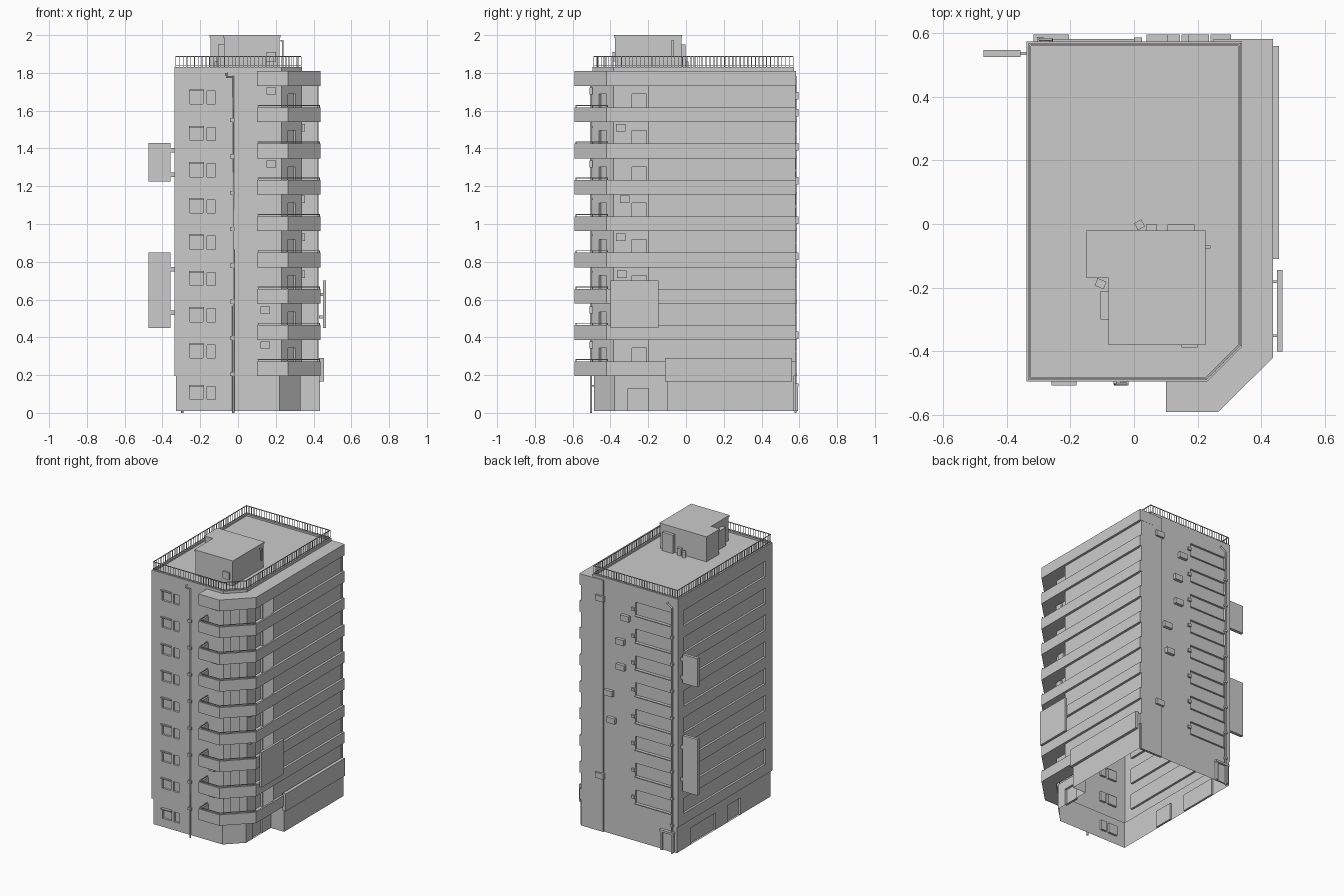
import bpy, bmesh, math
from mathutils import Vector, Matrix

cube = bpy.data.objects.get("Cube")
if cube:
    bpy.data.objects.remove(cube, do_unlink=True)

mat = bpy.data.materials.new("concrete grey")
mat.use_nodes = True
GREY = (0.6, 0.6, 0.6, 1)
mat.diffuse_color = GREY
mat.node_tree.nodes["Principled BSDF"].inputs["Base Color"].default_value = GREY

BASE, FLOOR, ROOF = 0.195, 0.192, 1.83
TOP_BAND = BASE + 8 * FLOOR
levels = [BASE + FLOOR * k for k in range(8)]


def finish(name, bm):
    me = bpy.data.meshes.new(name)
    bm.to_mesh(me)
    bm.free()
    me.materials.append(mat)
    ob = bpy.data.objects.new(name, me)
    bpy.context.collection.objects.link(ob)
    return ob


def add_box(bm, x0, x1, y0, y1, z0, z1, turn=0):
    m = (Matrix.Translation(((x0 + x1) / 2, (y0 + y1) / 2, (z0 + z1) / 2))
         @ Matrix.Rotation(turn, 4, 'Z') @ Matrix.Diagonal((x1 - x0, y1 - y0, z1 - z0, 1)))
    bmesh.ops.create_cube(bm, size=1, matrix=m)


def boxes(name, items):
    bm = bmesh.new()
    for it in items:
        add_box(bm, *it)
    return finish(name, bm)


def quad(bm, *pts):
    bm.faces.new([bm.verts.new(p) for p in pts])


def add_prism(bm, poly, z0, z1):
    low = [bm.verts.new((x, y, z0)) for x, y in poly]
    high = [bm.verts.new((x, y, z1)) for x, y in poly]
    bm.faces.new(low[::-1])
    bm.faces.new(high)
    for i in range(len(poly)):
        j = (i + 1) % len(poly)
        bm.faces.new((low[i], low[j], high[j], high[i]))


def offset(path, d, closed):
    """Move a path sideways (to its left) with mitred corners."""
    out, n = [], len(path)
    for i in range(n):
        p = Vector(path[i])
        dirs = []
        if closed or i > 0:
            dirs.append((p - Vector(path[i - 1])).normalized())
        if closed or i < n - 1:
            dirs.append((Vector(path[(i + 1) % n]) - p).normalized())
        normals = [Vector((-v.y, v.x)) for v in dirs]
        m = sum(normals, Vector((0, 0))).normalized()
        out.append(p + m * d / m.dot(normals[0]))
    return out


def add_strip(bm, path, d, z0, z1, closed=False):
    inner = offset(path, d, closed)
    for i in range(len(path) if closed else len(path) - 1):
        j = (i + 1) % len(path)
        add_prism(bm, [path[i], path[j], inner[j], inner[i]], z0, z1)


def add_wall(bm, a, b, z0, z1, holes=(), depth=0.015):
    """Wall from a to b with recessed openings (u0, u1, z0, z1)."""
    a, b = Vector(a), Vector(b)
    d = (b - a).normalized()
    inward = Vector((-d.y, d.x)) * depth

    def pt(u, z, deep=False):
        p = a + d * u + (inward if deep else Vector((0, 0)))
        return (p.x, p.y, z)
    us = sorted({0, (b - a).length, *[u for h in holes for u in h[:2]]})
    zs = sorted({z0, z1, *[z for h in holes for z in h[2:]]})
    for u, v in zip(us, us[1:]):
        for s, t in zip(zs, zs[1:]):
            cu, cz = (u + v) / 2, (s + t) / 2
            if not any(h[0] < cu < h[1] and h[2] < cz < h[3] for h in holes):
                quad(bm, pt(u, s), pt(v, s), pt(v, t), pt(u, t))
    for u, v, s, t in holes:
        ring = [(u, s), (v, s), (v, t), (u, t)]
        quad(bm, *[pt(*c, True) for c in ring])
        for c, e in zip(ring, ring[1:] + ring[:1]):
            quad(bm, pt(*c), pt(*e), pt(*e, True), pt(*c, True))


def shell(name, outline, z0, z1, holes):
    bm = bmesh.new()
    for i, a in enumerate(outline):
        add_wall(bm, a, outline[(i + 1) % len(outline)], z0, z1, holes.get(i, ()))
    bmesh.ops.remove_doubles(bm, verts=bm.verts, dist=0.0001)
    return finish(name, bm)


# Hollow tower, wall by wall, with recessed windows and balcony doors
X0, X1, Y0, Y1 = -0.337, 0.34, -0.495, 0.573
tower = [(X0, Y0), (0.23, Y0), (X1, -0.385), (X1, -0.2), (0.42, -0.2), (0.42, Y1), (X0, Y1)]
pairs = [(-0.255, -0.185), (-0.165, -0.12)]
shell("tower_walls", tower, BASE, TOP_BAND, {
    0: [(a - X0, b - X0, z + 0.095, z + 0.165) for z in levels for a, b in pairs],
    1: [(0.05, 0.105, z + 0.012, z + 0.148) for z in levels],
    2: [(0.1, 0.175, z + 0.012, z + 0.148) for z in levels],
    5: [(0.42, 0.715, z + 0.085, z + 0.18) for z in levels],
    6: [(0.07, 0.99, z + 0.075, z + 0.185) for z in levels]})

# Ground floor, slightly set back, open underneath
GX, GY, G0 = -0.328, -0.488, 0.01
ground = [(GX, GY), (0.22, GY), (0.33, -0.378), (0.33, -0.1), (0.435, -0.1), (0.435, Y1), (GX, Y1)]
shell("ground_floor_walls", ground, G0, BASE, {
    0: [(a - GX, b - GX, 0.07, 0.14) for a, b in pairs],
    2: [(0.07, 0.18, G0, 0.13)],
    6: [(0.16, 0.44, G0, 0.13), (0.58, 0.72, G0, 0.13)]})
boxes("ground_floor_soffit", [
    (0.33, 0.42, -0.2, -0.1, BASE, BASE + 0.006),
    (X0, GX, Y0, Y1, BASE, BASE + 0.004), (X0, 0.23, Y0, GY, BASE, BASE + 0.004)])
boxes("rear_pier", [(0.25, 0.425, 0.565, 0.581, G0, TOP_BAND + 0.08)])

# Balconies wrapping the front corner, and bands along the side
rim = [(0.10, Y0), (0.10, -0.59), (0.265, -0.59), (0.437, -0.42), (0.437, -0.2)]
inner_edge = [(X1, -0.2), (X1, -0.385), (0.23, Y0)]
bm = bmesh.new()
for z in levels:
    add_prism(bm, rim + inner_edge, z, z + 0.012)
    add_strip(bm, rim, 0.012, z, z + 0.078)
    add_box(bm, 0.42, 0.437, -0.2, 0.582, z, z + 0.078)
finish("balconies", bm)
bm = bmesh.new()
for z in levels:
    add_strip(bm, offset(rim[:4], 0.004, False), 0.005, z + 0.085, z + 0.09)
    for x, y in offset(rim[:4], 0.007, False):
        add_box(bm, x - 0.002, x + 0.002, y - 0.002, y + 0.002, z + 0.07, z + 0.088)
finish("balcony_handrails", bm)
bm = bmesh.new()
add_prism(bm, rim[:4] + [(0.437, 0.582), (0.33, 0.582), (0.33, -0.385), (0.225, -0.485), (0.10, -0.485)],
          TOP_BAND, TOP_BAND + 0.08)
finish("top_canopy", bm)

# Roof deck, parapet and railing
roof = [(X0, Y0), (0.23, Y0), (X1, -0.385), (X1, Y1), (X0, Y1)]
bm = bmesh.new()
add_strip(bm, roof, 0.013, TOP_BAND, ROOF, True)
finish("parapet", bm)
bm = bmesh.new()
add_prism(bm, offset(roof, 0.005, True), ROOF - 0.02, ROOF - 0.012)
finish("roof_deck", bm)
rail = offset(roof, 0.006, True)
bm = bmesh.new()
add_strip(bm, rail, 0.004, ROOF + 0.055, ROOF + 0.06, True)
add_strip(bm, rail, 0.003, ROOF + 0.006, ROOF + 0.009, True)
for i, a in enumerate(rail):
    b = rail[(i + 1) % len(rail)]
    n = round((b - a).length / 0.02)
    for k in range(n):
        p = a.lerp(b, k / n)
        add_box(bm, p.x - 0.001, p.x + 0.002, p.y - 0.001, p.y + 0.002, ROOF, ROOF + 0.057)
finish("roof_railing", bm)

# Rooftop stair house with its doors and equipment
house = [(-0.08, -0.38), (0.225, -0.38), (0.225, -0.02), (-0.15, -0.02), (-0.15, -0.17), (-0.08, -0.17)]
bm = bmesh.new()
add_prism(bm, offset(house, 0.005, True), ROOF - 0.015, 1.99)
add_prism(bm, house, 1.988, 2.0)
finish("stair_house", bm)
boxes("stair_house_doors", [
    (0.105, 0.19, -0.03, -0.002, 1.815, 1.95), (-0.105, -0.07, -0.3, -0.21, 1.815, 1.95),
    (0.15, 0.2, -0.388, -0.37, 1.86, 1.91)])
boxes("roof_units", [
    (0.005, 0.03, -0.015, 0.01, 1.815, 1.86, 0.5), (0.04, 0.07, -0.02, 0.0, 1.815, 1.87),
    (-0.12, -0.09, -0.2, -0.175, 1.815, 1.86, -0.4)])
boxes("roof_vent_pipe", [(0.225, 0.24, -0.077, -0.067, 1.965, 1.975), (0.232, 0.24, -0.077, -0.067, 1.89, 1.975)])

# Drain pipes with clamps
def pipe(name, pts, r=0.006):
    cu = bpy.data.curves.new(name, 'CURVE')
    cu.dimensions = '3D'
    cu.bevel_depth, cu.bevel_resolution, cu.use_fill_caps = r, 1, True
    sp = cu.splines.new('POLY')
    sp.points.add(len(pts) - 1)
    for p, c in zip(sp.points, pts):
        p.co = (*c, 1)
    cu.materials.append(mat)
    bpy.context.collection.objects.link(bpy.data.objects.new(name, cu))


pipe("front_drain_pipe", [(-0.025, -0.503, 0), (-0.025, -0.503, 1.78), (-0.06, -0.503, 1.78), (-0.06, -0.497, 1.8)])
pipe("rear_drain_pipe", [(-0.295, 0.58, 0), (-0.295, 0.58, 1.76), (-0.26, 0.58, 1.78), (-0.26, 0.573, 1.79)])
boxes("pipe_clamps", [(-0.043, -0.018, -0.508, Y0, z, z + 0.02) for z in levels]
      + [(-0.305, -0.285, Y1, 0.588, z, z + 0.015) for z in levels])

# Window hoods, rear sills and rear vents
boxes("window_hoods", [(-0.26, -0.18, -0.507, GY, z, z + 0.008) for z in [0.14] + [v + 0.165 for v in levels]])
boxes("rear_window_sills", [(-0.295, 0.0, 0.57, 0.581, z + 0.079, z + 0.085) for z in levels])
boxes("rear_vents", [(0.0, 0.025, 0.57, 0.586, z + 0.12, z + 0.14) for z in levels])

# Air conditioners: rear, front balcony and side balcony
rear_units = [(0.24, 1.66), (0.04, 1.57), (0.08, 1.39), (0.075, 1.21), (0.17, 1.0), (0.15, 0.81), (0.24, 0.39)]
boxes("rear_air_conditioners", [(x, x + 0.065, 0.57, 0.595, z, z + 0.04) for x, z in rear_units])
boxes("front_air_conditioners", [(x, x + 0.05, -0.512, -0.49, z, z + 0.037)
                                 for x, z in [(0.15, 1.685), (0.15, 1.3), (0.12, 0.525), (0.12, 0.34)]])
boxes("side_air_conditioners", [(0.335, 0.355, y, y + 0.05, z, z + 0.04)
                                for y, z in [(-0.37, 1.49), (-0.35, 1.11), (-0.37, 0.91), (-0.365, 0.715)]])

# Hanging sign boards with brackets, blank fascia board and rear porch
boards = [(1.225, 1.43, (1.26, 1.39)), (0.45, 0.85, (0.53, 0.76))]
boxes("left_sign_boards", [(-0.473, -0.357, 0.525, 0.547, a, b) for a, b, _ in boards])
boxes("left_sign_brackets", [(-0.36, -0.33, 0.531, 0.541, z - 0.012, z + 0.012) for *_, zs in boards for z in zs])
boxes("right_sign_board", [(0.45, 0.467, -0.4, -0.145, 0.45, 0.70)])
boxes("right_sign_brackets", [(0.43, 0.452, y, y + 0.008, z, z + 0.015)
                              for y in (-0.355, -0.185) for z in (0.5, 0.62)])
boxes("fascia_board", [(0.43, 0.455, -0.11, 0.56, 0.165, 0.29)])
boxes("rear_porch", [(-0.31, -0.295, 0.57, 0.592, G0, 0.15), (-0.225, -0.21, 0.57, 0.592, G0, 0.15),
                     (-0.315, -0.205, 0.57, 0.595, 0.14, 0.155), (-0.295, -0.225, 0.57, 0.58, G0, 0.14)])
